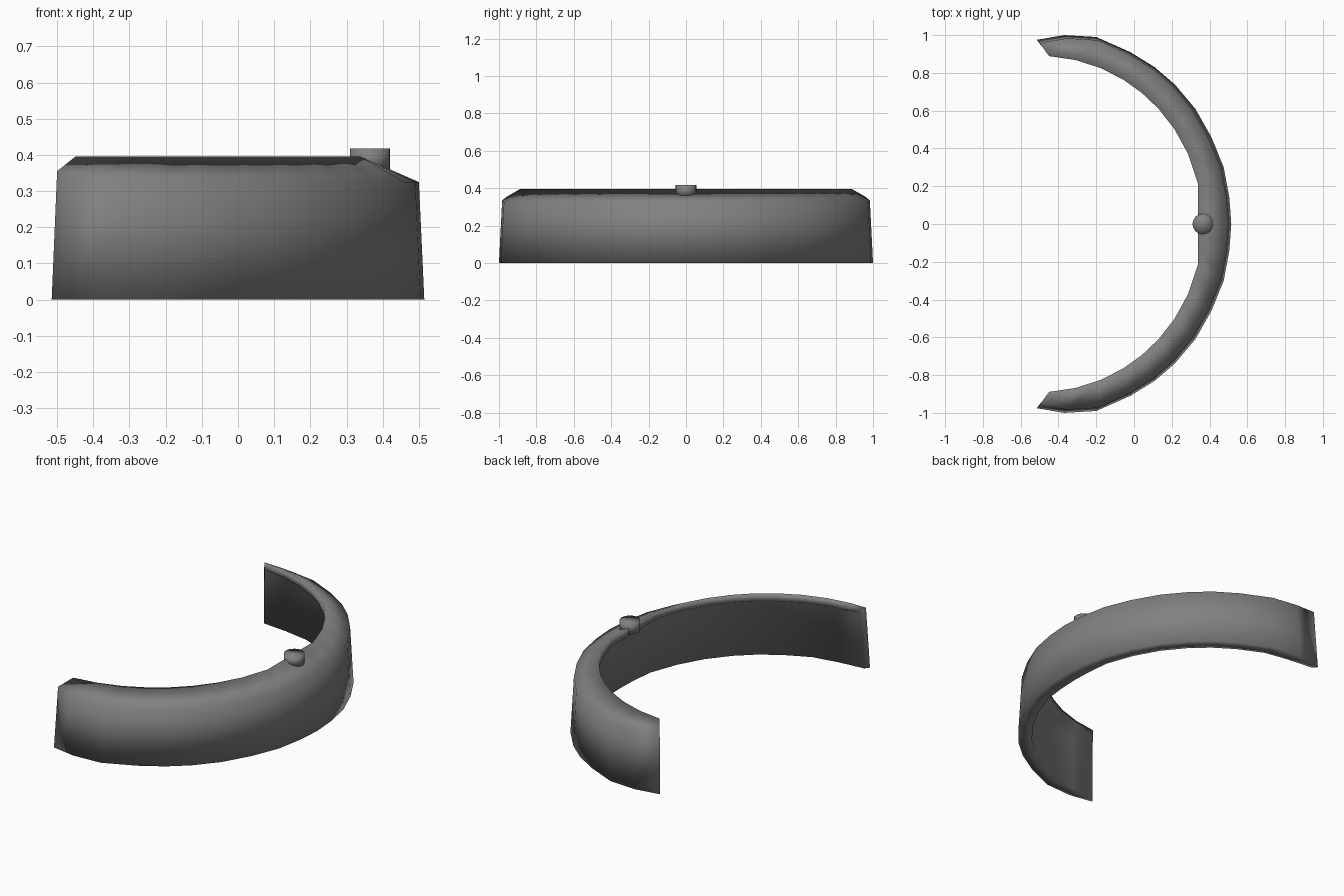
import bpy, bmesh
from math import sqrt

if "Cube" in bpy.data.objects:
    bpy.data.objects.remove(bpy.data.objects["Cube"])

# Half plan of the band, from the nose to the open end: outer foot, inner y
OUTER = [(.515, 0), (.505, .14), (.475, .30), (.41, .46), (.325, .61), (.215, .74),
         (.11, .83), (-.02, .91), (-.20, .99), (-.37, 1.0), (-.515, .975)]
INNER_Y = [0, .11, .21, .37, .50, .61, .695, .765, .825, .868, .889]
LIP_Z = .395


def inner_point(y):
    """Inner rim: an ellipse cut flat at the nose."""
    return max(-.45, min(.34, -.5 + .865 * sqrt(1 - (y / .89) ** 2))), y


def mirrored(points):
    return [(x, -y) for x, y in points[:0:-1]] + points


def section(outer, inner):
    """Hooked cross-section: outer foot, shoulder, lip, then back down the inside."""
    (ox, oy), (ix, iy) = outer, inner
    at_end = ox < -.5
    shoulder_z = .355 if at_end else .335 if ox < -.3 else .325
    sx, sy = ox - .015 * max(-1, min(1, ox / .3)), oy * .983
    f = .3 if at_end else .5
    return [(ox, oy, 0), (sx, sy, shoulder_z), (ix, iy, LIP_Z),
            (ix, iy, LIP_Z - .045),
            (sx + (ix - sx) * f, sy + (iy - sy) * f, shoulder_z - .025),
            (ox + (ix - ox) * f, oy + (iy - oy) * f, 0)]


grey = bpy.data.materials.new("dark_grey")
grey.diffuse_color = (.22, .22, .22, 1)
grey.use_nodes = True
grey.node_tree.nodes["Principled BSDF"].inputs["Base Color"].default_value = grey.diffuse_color

# Curved band: leaning wall of even thickness with an inward sloping lip
bm = bmesh.new()
outer = mirrored(OUTER)
inner = mirrored([inner_point(y) for y in INNER_Y])
rows = [[bm.verts.new(p) for p in section(o, i)] for o, i in zip(outer, inner)]
for a, b in zip(rows, rows[1:]):
    for k in range(len(a)):
        n = (k + 1) % len(a)
        bm.faces.new((a[k], b[k], b[n], a[n]))
for end in (rows[0], rows[-1]):
    bm.faces.new(end)
bmesh.ops.recalc_face_normals(bm, faces=bm.faces)
for f in bm.faces:
    f.smooth = True
mesh = bpy.data.meshes.new("curved_band")
bm.to_mesh(mesh)
bm.free()
mesh.materials.append(grey)
bpy.context.collection.objects.link(bpy.data.objects.new("curved_band", mesh))

# Small round stud on the nose of the band
bpy.ops.mesh.primitive_cylinder_add(vertices=24, radius=.055, depth=.06,
                                    location=(.365, 0, .388))
stud = bpy.context.object
stud.name = "top_stud"
stud.data.materials.append(grey)
bpy.ops.object.shade_smooth()
